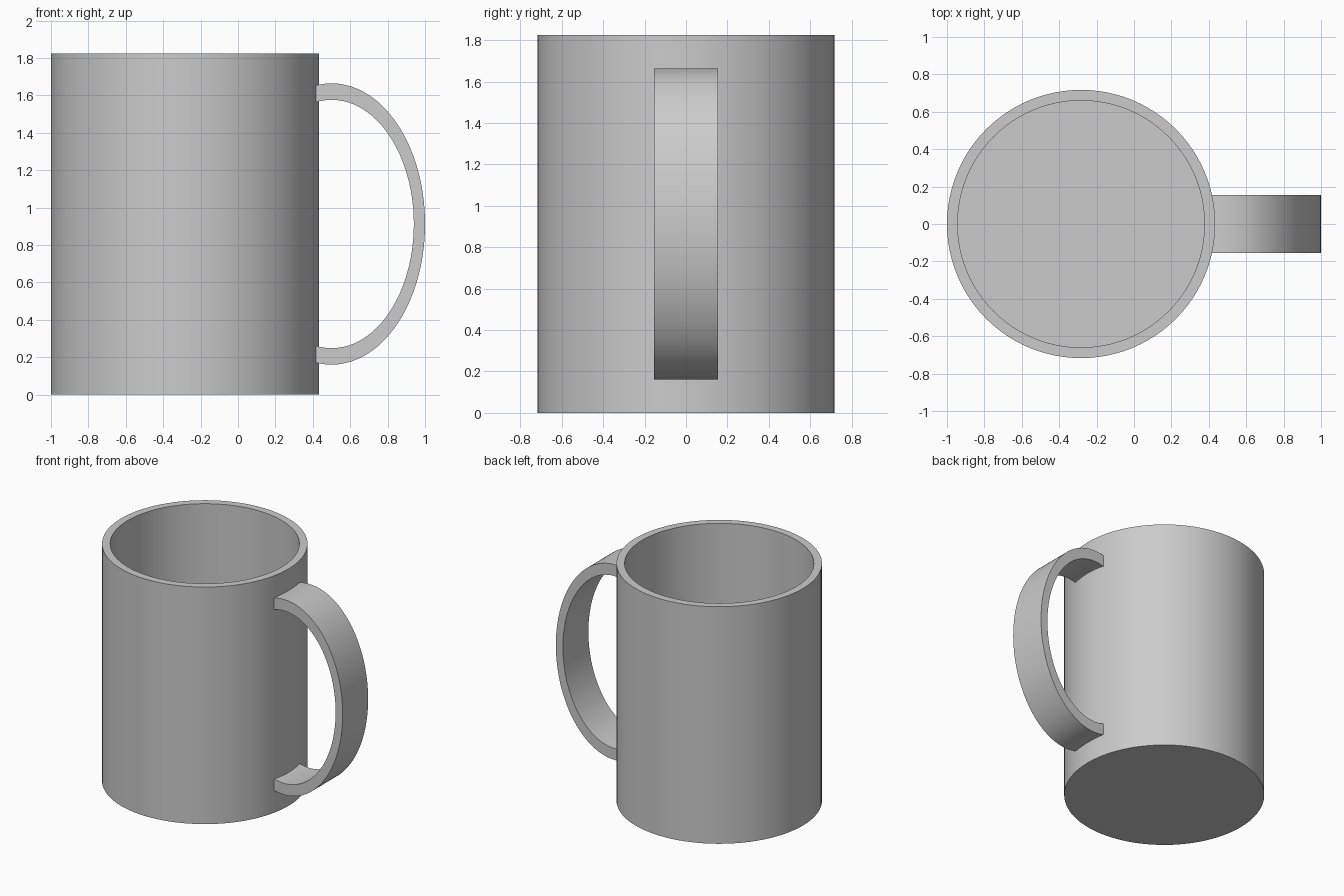
import bpy, bmesh, math

cube = bpy.data.objects.get("Cube")
if cube:
    bpy.data.objects.remove(cube, do_unlink=True)

HEIGHT, CENTRE_X = 1.825, -0.283
OUTER, INNER, FLOOR = 0.717, 0.66, 0.06

grey = bpy.data.materials.new("light_grey")
grey.use_nodes = True
colour = (0.6, 0.6, 0.6, 1)
grey.diffuse_color = colour
grey.node_tree.nodes["Principled BSDF"].inputs["Base Color"].default_value = colour


def finish(name, bm):
    bmesh.ops.recalc_face_normals(bm, faces=bm.faces)
    mesh = bpy.data.meshes.new(name)
    bm.to_mesh(mesh)
    bm.free()
    mesh.materials.append(grey)
    obj = bpy.data.objects.new(name, mesh)
    bpy.context.collection.objects.link(obj)
    bpy.ops.object.select_all(action="DESELECT")
    obj.select_set(True)
    bpy.context.view_layer.objects.active = obj
    bpy.ops.object.shade_smooth_by_angle(angle=math.radians(30))
    return obj


# Hollow cup: stacked rings from the base, over the rim, down to the inner floor
bm = bmesh.new()
rings = []
for r, z in [(OUTER, 0), (OUTER, HEIGHT), (INNER, HEIGHT), (INNER, FLOOR)]:
    ring = bmesh.ops.create_circle(bm, segments=96, radius=r)["verts"]
    for v in ring:
        v.co.z = z
    rings.append(ring)
for low, high in zip(rings, rings[1:]):
    for i in range(len(low)):
        bm.faces.new((low[i - 1], low[i], high[i], high[i - 1]))
bm.faces.new(rings[0])
bm.faces.new(rings[-1])
finish("cup", bm).location.x = CENTRE_X


# Handle: a flat elliptical band whose ends are buried in the cup wall
def arc(a, b, end_x=0.4, mid_x=0.5, steps=64):
    t = math.acos((end_x - mid_x) / a)
    angles = [t - 2 * t * i / steps for i in range(steps + 1)]
    return [(mid_x + a * math.cos(k), HEIGHT / 2 + b * math.sin(k)) for k in angles]


bm = bmesh.new()
rails = [[bm.verts.new((x, y, z)) for x, z in arc(a, b)]
         for a, b, y in [(0.5, 0.752, -0.155), (0.5, 0.752, 0.155),
                         (0.44, 0.664, 0.155), (0.44, 0.664, -0.155)]]
for k in range(4):
    p, q = rails[k - 1], rails[k]
    for i in range(len(p) - 1):
        bm.faces.new((p[i], p[i + 1], q[i + 1], q[i]))
for end in (0, -1):
    bm.faces.new([rail[end] for rail in rails])
finish("handle", bm)
